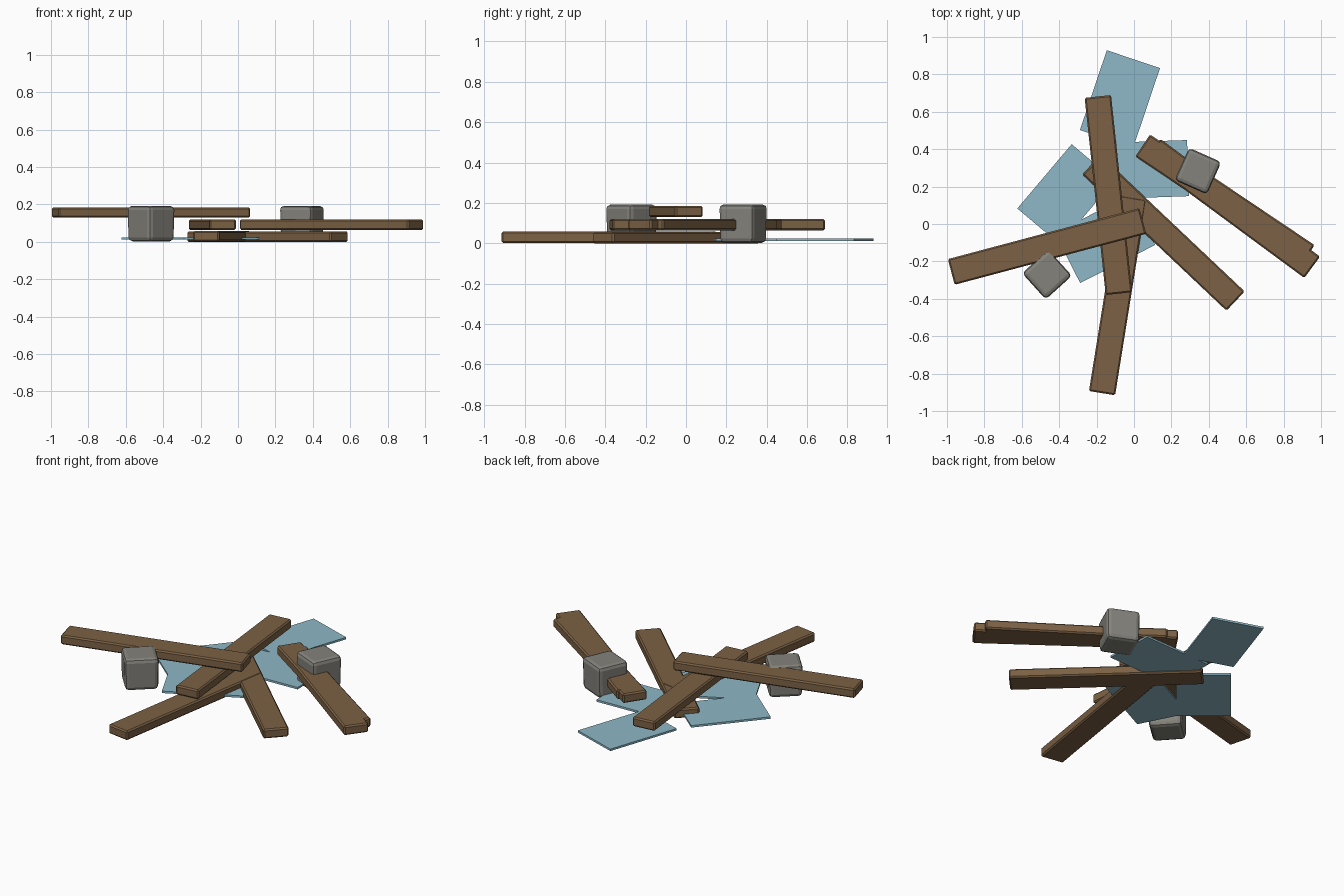
import bpy, math

if "Cube" in bpy.data.objects:
    bpy.data.objects.remove(bpy.data.objects["Cube"])


def material(name, rgb):
    m = bpy.data.materials.new(name)
    m.diffuse_color = (*rgb, 1)
    m.use_nodes = True
    m.node_tree.nodes["Principled BSDF"].inputs["Base Color"].default_value = m.diffuse_color
    return m


WOOD = material("brown wood", (0.2, 0.12, 0.058))
STONE = material("grey stone", (0.23, 0.225, 0.2))
GLASS = material("pale blue glass", (0.27, 0.48, 0.57))


def box(name, size, x, y, z, angle, mat, bevel=0, segments=1):
    """Box resting at height z, turned about the vertical, with beveled edges."""
    bpy.ops.mesh.primitive_cube_add(size=1)
    o = bpy.context.object
    o.name = name
    for v in o.data.vertices:
        v.co = [c * s for c, s in zip(v.co, size)]
    o.location = (x, y, z + size[2] / 2)
    o.rotation_euler.z = math.radians(angle)
    o.data.materials.append(mat)
    if bevel:
        b = o.modifiers.new("bevel", 'BEVEL')
        b.width = bevel
        b.segments = segments
    return o


# Stacked planks: x, y, base height, angle
planks = [
    (-0.087, -0.381, 0.002, 80.9),
    (0.158, -0.048, 0.0, -43.4),
    (-0.137, 0.155, 0.064, -83.9),
    (0.486, 0.124, 0.064, -33.9),
    (0.526, 0.083, 0.064, -36.4),
    (-0.465, -0.12, 0.129, 14.9),
]
for i, (x, y, z, a) in enumerate(planks):
    box(f"plank_{i + 1}", (1.06, 0.142, 0.056), x, y, z, a, WOOD, 0.008)

# Glass sheets lying under the planks
sheets = [
    (-0.075, 0.668, 71.4),
    (-0.364, 0.158, 49.8),
    (0.064, 0.291, 2.0),
    (-0.155, -0.08, 26.9),
]
for i, (x, y, a) in enumerate(sheets):
    box(f"glass_sheet_{i + 1}", (0.45, 0.30, 0.012), x, y, 0.012, a, GLASS)

# Stone blocks, slightly narrower at the base
for i, (x, y, a) in enumerate([(-0.465, -0.27, 42), (0.342, 0.283, -24)]):
    o = box(f"stone_block_{i + 1}", (0.19, 0.19, 0.19), x, y, 0.002, a, STONE, 0.022, 2)
    for v in o.data.vertices:
        if v.co.z < 0:
            v.co.x *= 0.96
            v.co.y *= 0.96
